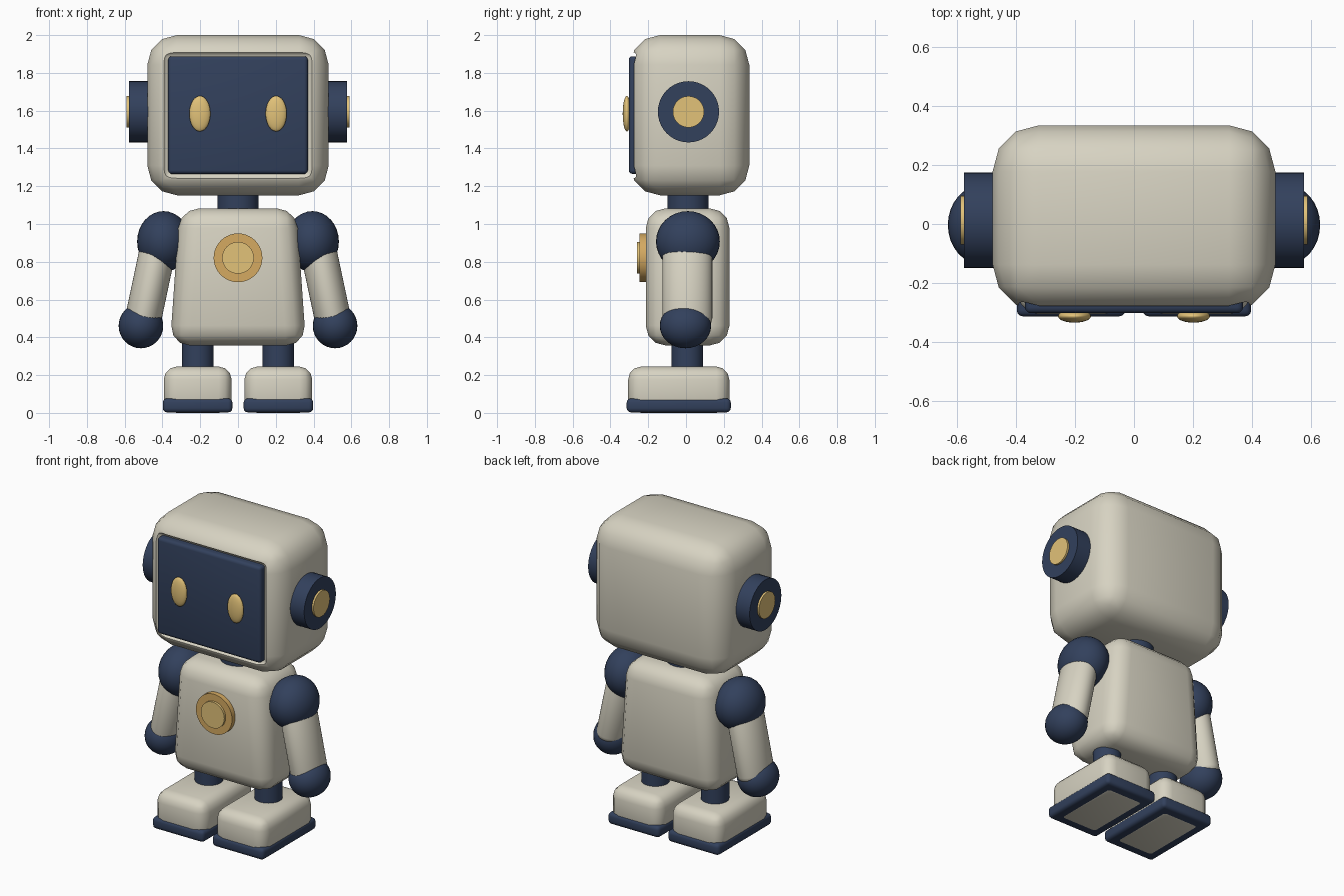
import bpy, bmesh, math
from mathutils import Matrix, Vector

if "Cube" in bpy.data.objects:
    bpy.data.objects.remove(bpy.data.objects["Cube"])

YC = 0.01  # centre line of body parts in depth


def material(name, rgb):
    m = bpy.data.materials.new(name)
    m.diffuse_color = (*rgb, 1)
    m.use_nodes = True
    m.node_tree.nodes["Principled BSDF"].inputs["Base Color"].default_value = m.diffuse_color
    return m


CREAM = material("cream", (0.68, 0.65, 0.54))
NAVY = material("navy", (0.032, 0.052, 0.108))
GOLD = material("gold", (0.76, 0.54, 0.19))
BRASS = material("brass", (0.66, 0.40, 0.12))


def smooth(ob):
    ob.data.shade_smooth()
    ob.data.set_sharp_from_angle(angle=math.radians(40))


def finish(name, bm, mat, mirror=False):
    bmesh.ops.recalc_face_normals(bm, faces=bm.faces)
    me = bpy.data.meshes.new(name)
    bm.to_mesh(me)
    bm.free()
    ob = bpy.data.objects.new(name, me)
    bpy.context.collection.objects.link(ob)
    if mat:
        me.materials.append(mat)
    smooth(ob)
    if mirror:
        ob.modifiers.new("mirror", 'MIRROR').use_axis[0] = True
    return ob


def box(name, lo, hi, bevel, mat, mirror=False, taper=1.0, segments=3):
    """Rounded box between two corners; taper narrows the top in x."""
    lo, hi = Vector(lo), Vector(hi)
    bm = bmesh.new()
    bmesh.ops.create_cube(bm, size=1, matrix=Matrix.Translation((lo + hi) / 2)
                          @ Matrix.Diagonal((*(hi - lo), 1)))
    for v in bm.verts:
        if v.co.z > (lo.z + hi.z) / 2:
            v.co.x *= taper
    bmesh.ops.bevel(bm, geom=list(bm.edges), offset=bevel, offset_type='OFFSET',
                    segments=segments, profile=0.5, affect='EDGES', clamp_overlap=True)
    return finish(name, bm, mat, mirror)


def ball(name, centre, radii, mat):
    bm = bmesh.new()
    bmesh.ops.create_uvsphere(bm, u_segments=32, v_segments=16, radius=1,
                              matrix=Matrix.Translation(centre) @ Matrix.Diagonal((*radii, 1)))
    return finish(name, bm, mat, True)


def rod(name, a, b, rx, mat, ry=None, mirror=False, bevel=0):
    """Cylinder from a to b, optionally with an oval section and rounded rims."""
    a, b = Vector(a), Vector(b)
    d = b - a
    bm = bmesh.new()
    bmesh.ops.create_cone(bm, cap_ends=True, segments=40, radius1=1, radius2=1, depth=d.length)
    bmesh.ops.scale(bm, vec=(rx, ry or rx, 1), verts=bm.verts)
    if bevel:
        rims = [e for e in bm.edges if any(len(f.verts) > 4 for f in e.link_faces)]
        bmesh.ops.bevel(bm, geom=rims, offset=bevel, segments=3, profile=0.5, affect='EDGES')
    rot = Vector((0, 0, 1)).rotation_difference(d).to_matrix().to_4x4()
    bm.transform(Matrix.Translation((a + b) / 2) @ rot)
    return finish(name, bm, mat, mirror)


# head with a recess around the screen
head = box("head", (-0.48, -0.295, 1.152), (0.48, 0.335, 2.0), 0.157, CREAM)
cutter = box("recess_cutter", (-0.395, -0.5, 1.24), (0.395, -0.255, 1.91), 0.03, CREAM)
cutter.hide_render = True
cut = head.modifiers.new("recess", 'BOOLEAN')
cut.operation, cut.object, cut.solver = 'DIFFERENCE', cutter, 'EXACT'
bpy.context.view_layer.objects.active = head
bpy.ops.object.modifier_apply(modifier=cut.name)
bpy.data.objects.remove(cutter)
smooth(head)
box("screen", (-0.37, -0.303, 1.265), (0.37, -0.2, 1.888), 0.02, NAVY)
ball("eyes", (0.202, -0.313, 1.584), (0.056, 0.022, 0.094), GOLD)

# ears
rod("ears", (0.44, 0.013, 1.594), (0.577, 0.013, 1.594), 0.162, NAVY, mirror=True)
rod("ear_caps", (0.56, 0.013, 1.594), (0.589, 0.013, 1.594), 0.083, GOLD, mirror=True)

# neck and torso
rod("neck", (0, YC, 1.03), (0, YC, 1.2), 0.109, NAVY)
box("torso", (-0.36, -0.213, 0.357), (0.36, 0.23, 1.083), 0.105, CREAM, taper=0.86)
rod("chest_ring", (0, -0.18, 0.821), (0, -0.245, 0.821), 0.129, BRASS)
rod("chest_button", (0, -0.2, 0.821), (0, -0.26, 0.821), 0.084, GOLD)

# arms
ball("shoulders", (0.394, YC, 0.907), (0.14, 0.169, 0.161), NAVY)
rod("arms", (0.418, 0.007, 0.895), (0.51, 0.007, 0.46), 0.096, CREAM, ry=0.132,
    mirror=True, bevel=0.04)
ball("hands", (0.514, -0.003, 0.461), (0.118, 0.136, 0.119), NAVY)

# legs and feet
rod("legs", (0.213, 0.007, 0.2), (0.213, 0.007, 0.42), 0.083, NAVY, mirror=True)
box("feet", (0.034, -0.306, 0.0), (0.393, 0.229, 0.245), 0.068, CREAM, True)
box("soles", (0.03, -0.314, 0.003), (0.398, 0.237, 0.077), 0.022, NAVY, True)
